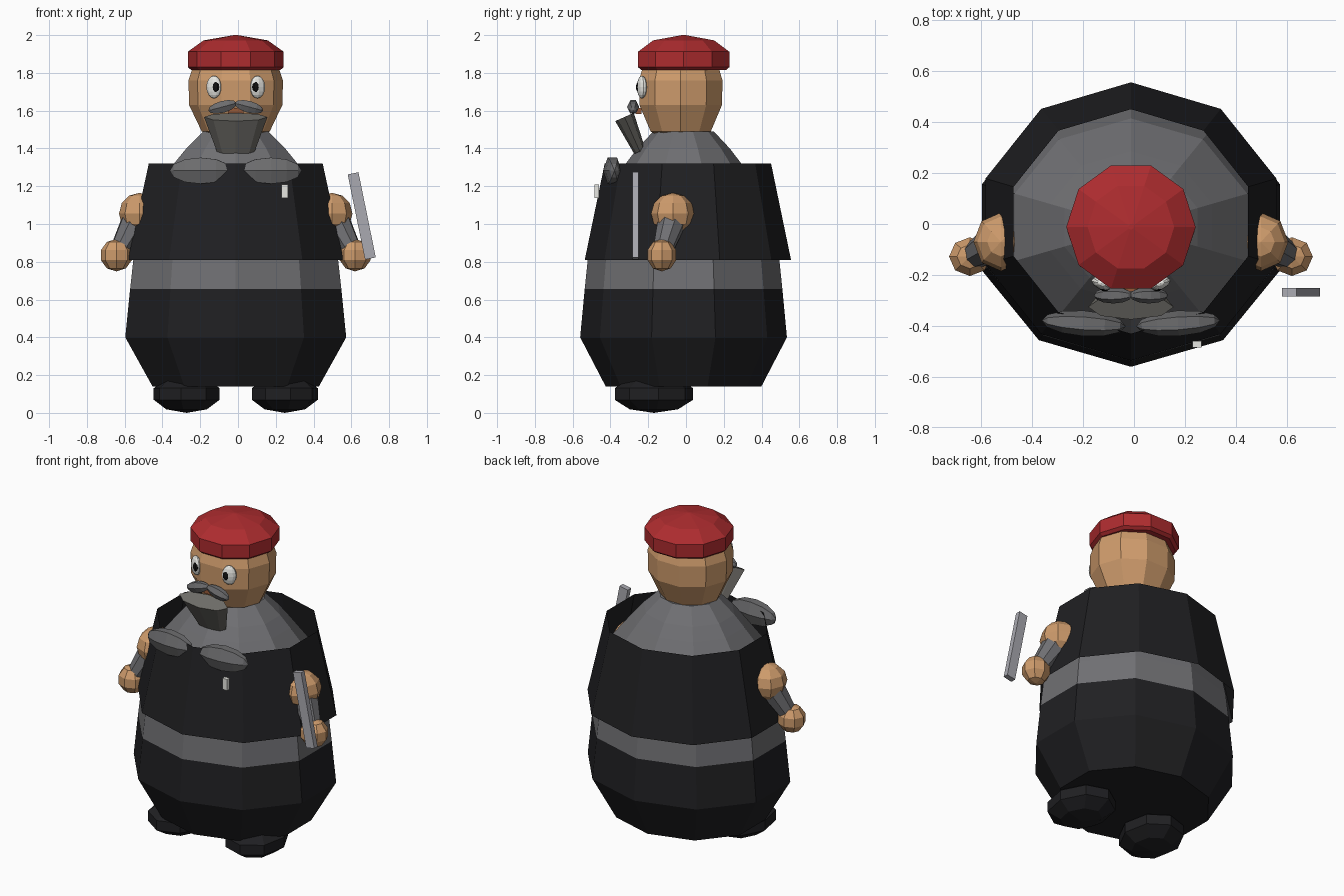
import bpy, bmesh
from math import sin, cos, pi, radians
from mathutils import Vector

if "Cube" in bpy.data.objects:
    bpy.data.objects.remove(bpy.data.objects["Cube"])

CX = -0.012  # symmetry plane of the figure


def material(name, rgb):
    m = bpy.data.materials.new(name)
    m.diffuse_color = (*rgb, 1)
    m.use_nodes = True
    m.node_tree.nodes["Principled BSDF"].inputs["Base Color"].default_value = m.diffuse_color
    return m


BLACK = material("black_cloth", (0.014, 0.014, 0.016))
GREY = material("grey_cloth", (0.16, 0.16, 0.17))
HAIR = material("grey_hair", (0.15, 0.15, 0.155))
BEARD = material("beard_grey", (0.16, 0.155, 0.14))
SKIN = material("skin", (0.62, 0.33, 0.15))
RED = material("red_felt", (0.42, 0.025, 0.028))
WHITE = material("eye_white", (0.8, 0.8, 0.76))
PUPIL = material("pupil_black", (0.005, 0.005, 0.005))
STEEL = material("steel", (0.4, 0.4, 0.44))
MOUTH = material("mouth_brown", (0.3, 0.1, 0.04))


def finish(name, bm, mat):
    bmesh.ops.recalc_face_normals(bm, faces=bm.faces)
    me = bpy.data.meshes.new(name)
    bm.to_mesh(me)
    bm.free()
    me.materials.append(mat)
    ob = bpy.data.objects.new(name, me)
    bpy.context.collection.objects.link(ob)
    return ob


def lathe(name, profile, mat, n=10, phase=0.0, sx=1.0, sy=1.0, cy=0.0, caps=True):
    """Faceted turned shape from (radius, z) points."""
    bm = bmesh.new()
    rings = []
    for r, z in profile:
        rings.append([bm.verts.new((CX + sx * r * cos(phase + 2 * pi * i / n),
                                    cy + sy * r * sin(phase + 2 * pi * i / n), z))
                      for i in range(n)])
    for a, b in zip(rings, rings[1:]):
        for i in range(n):
            j = (i + 1) % n
            bm.faces.new((a[i], a[j], b[j], b[i]))
    if caps:
        bm.faces.new(rings[0])
        bm.faces.new(rings[-1])
    return finish(name, bm, mat)


def ball(name, loc, scale, mat, seg=8, rings=6, rot=(0, 0, 0)):
    bm = bmesh.new()
    bmesh.ops.create_uvsphere(bm, u_segments=seg, v_segments=rings, radius=1)
    ob = finish(name, bm, mat)
    ob.location, ob.scale, ob.rotation_euler = loc, scale, rot
    return ob


def box(name, loc, size, mat, rot=(0, 0, 0)):
    bm = bmesh.new()
    bmesh.ops.create_cube(bm, size=1)
    ob = finish(name, bm, mat)
    ob.location, ob.scale, ob.rotation_euler = loc, size, rot
    return ob


def limb(name, a, b, r1, r2, mat, n=8):
    a, b = Vector(a), Vector(b)
    bm = bmesh.new()
    bmesh.ops.create_cone(bm, cap_ends=True, segments=n, radius1=r1, radius2=r2,
                          depth=(b - a).length)
    ob = finish(name, bm, mat)
    ob.location = (a + b) / 2
    ob.rotation_euler = (b - a).to_track_quat('Z', 'Y').to_euler()
    return ob


# Body: trousers, shirt and open jacket shell
P = pi / 2
lathe("trousers", [(0.463, 0.14), (0.615, 0.4), (0.588, 0.655)], BLACK,
      phase=P, sy=0.89, cy=-0.013)
lathe("shirt", [(0.588, 0.655), (0.57, 0.81), (0.54, 0.95), (0.48, 1.15),
                (0.335, 1.33), (0.275, 1.40), (0.18, 1.49)], GREY,
      phase=P, sy=0.89, cy=-0.013)
lathe("jacket", [(0.6, 0.81), (0.484, 1.32)], BLACK,
      phase=P, sy=0.91, cy=0.01, caps=False)

# Head and flat cap
lathe("head", [(0.14, 1.47), (0.18, 1.49), (0.247, 1.63), (0.25, 1.76), (0.22, 1.85)],
      SKIN, sy=0.93, cy=-0.028)
lathe("cap", [(0.235, 1.815), (0.254, 1.83), (0.254, 1.912), (0.17, 1.972), (0.01, 2.0)],
      RED, cy=-0.012)

# Paired parts
for s, side in ((-1, "left"), (1, "right")):
    ball(side + "_eye", (CX + s * 0.115, -0.233, 1.725), (0.043, 0.024, 0.06), WHITE,
         10, 8, (0, 0, s * radians(22)))
    ball(side + "_pupil", (CX + s * 0.107, -0.25, 1.725), (0.022, 0.014, 0.03), PUPIL,
         8, 6, (0, 0, s * radians(22)))
    ball(side + "_moustache", (CX + s * 0.07, -0.28, 1.62), (0.036, 0.032, 0.078), HAIR,
         6, 6, (0, s * radians(105), 0))
    ball(side + "_bow", (CX + s * 0.185, -0.39, 1.282), (0.08, 0.05, 0.165), HAIR,
         6, 6, (0, radians(90), s * radians(4)))
    ball(side + "_shoulder", (CX + s * 0.51, -0.07, 1.055), (0.108, 0.115, 0.11), SKIN)
    limb(side + "_forearm", (CX + s * 0.54, -0.08, 1.0), (CX + s * 0.61, -0.12, 0.87),
         0.075, 0.055, GREY)
    ball(side + "_hand", (CX + s * 0.632, -0.128, 0.835), (0.086, 0.08, 0.086), SKIN, 8, 5)
    ball(side + "_foot", (CX + s * 0.26, -0.17, 0.1), (0.185, 0.22, 0.1), BLACK,
         8, 5, (0, 0, s * radians(8)))

# Tapered beard leaning forward, with the mouth above it
beard = limb("beard", (0, 0, 0), (0, 0, 0.2), 0.1, 0.168, BEARD)
beard.location = (CX, -0.285, 1.475)
beard.scale = (1, 0.32, 1)
beard.rotation_euler = (radians(24), 0, 0)
box("mouth", (CX, -0.25, 1.598), (0.08, 0.03, 0.03), MOUTH)

# Badge and baton
box("badge", (0.247, -0.472, 1.173), (0.034, 0.025, 0.07), WHITE)
box("baton", (0.655, -0.268, 1.043), (0.058, 0.033, 0.46), STEEL, (0, radians(-11.5), 0))
